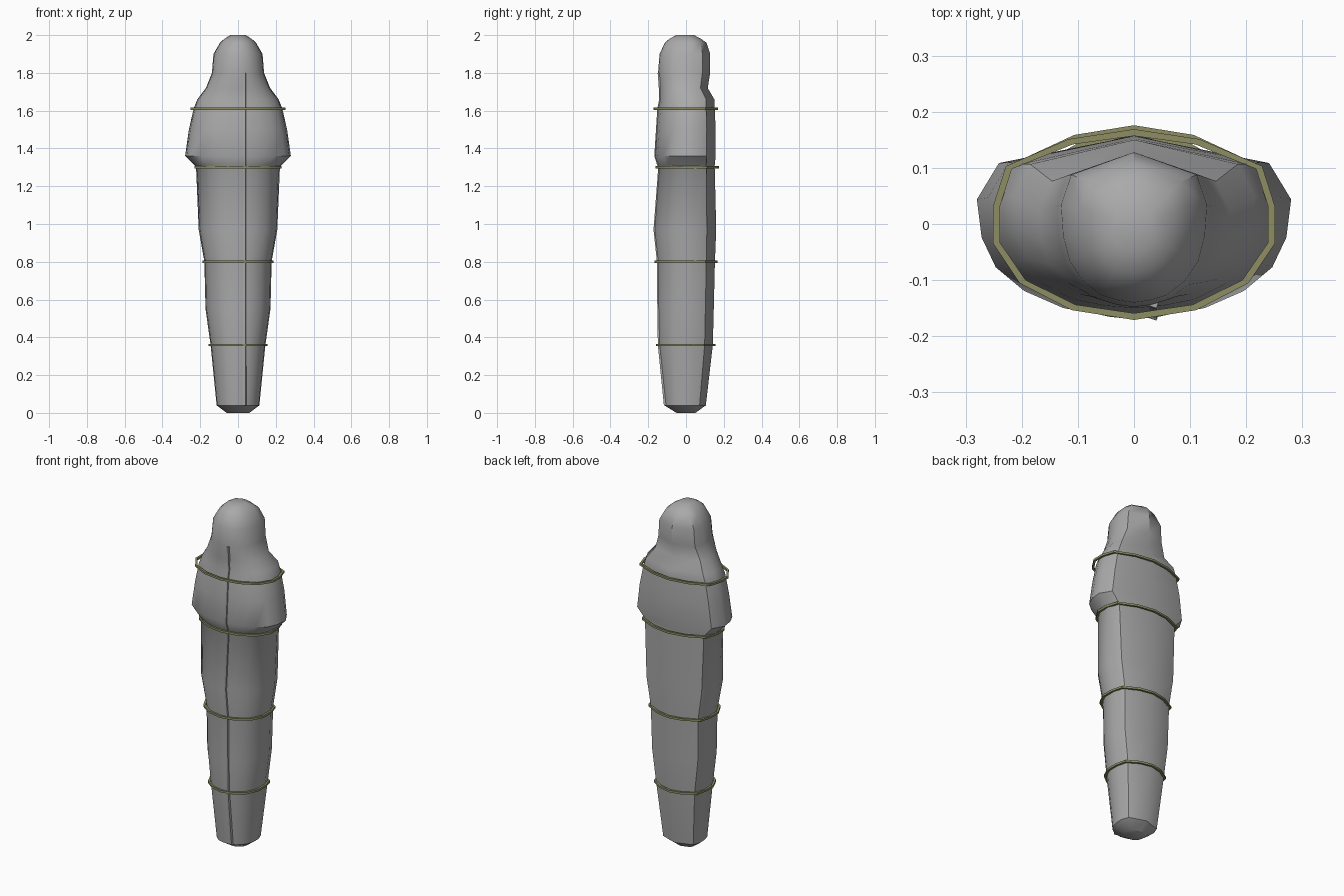
import bpy, bmesh, math

cube = bpy.data.objects.get("Cube")
if cube:
    bpy.data.objects.remove(cube, do_unlink=True)


def material(name, rgb):
    m = bpy.data.materials.new(name)
    m.use_nodes = True
    m.diffuse_color = (*rgb, 1)
    m.node_tree.nodes["Principled BSDF"].inputs["Base Color"].default_value = (*rgb, 1)
    return m


cloth = material("grey cloth", (0.40, 0.40, 0.40))
rope = material("olive rope", (0.27, 0.27, 0.13))


def loft(name, rings, mat, closed, angle):
    """Skin equal rings of points; cap the ends, or join last ring to first."""
    bm = bmesh.new()
    loops = [[bm.verts.new(p) for p in ring] for ring in rings]
    pairs = list(zip(loops, loops[1:] + loops[:1]))
    for a, b in pairs if closed else pairs[:-1]:
        for i in range(len(a)):
            j = (i + 1) % len(a)
            bm.faces.new((a[i], a[j], b[j], b[i]))
    if not closed:
        bm.faces.new(loops[0])
        bm.faces.new(loops[-1])
    bmesh.ops.recalc_face_normals(bm, faces=bm.faces)
    mesh = bpy.data.meshes.new(name)
    bm.to_mesh(mesh)
    bm.free()
    mesh.materials.append(mat)
    ob = bpy.data.objects.new(name, mesh)
    bpy.context.collection.objects.link(ob)
    bpy.ops.object.select_all(action="DESELECT")
    ob.select_set(True)
    bpy.context.view_layer.objects.active = ob
    bpy.ops.object.shade_smooth_by_angle(angle=math.radians(angle))
    return ob


def outline(half, front, back, width, y0, y1):
    """Place a unit outline: listed left half, mirrored, plus both centre points."""
    pts = [front] + half + [back] + [(-x, y) for x, y in reversed(half)]
    mid, depth = (y0 + y1) / 2, (y1 - y0) / 2
    return [(x * width, mid + y * depth) for x, y in pts]


# Wrapped body: rounded front, hard rear corners, shallow ridged back
body_half = [(0.22, -0.97), (0.45, -0.9), (0.7, -0.71), (0.88, -0.45),
             (0.97, -0.12), (1, 0.3), (0.86, 0.7)]
sections = [  # height, half width, front y, back y
    (0, 0.06, -0.05, 0.05), (0.04, 0.113, -0.115, 0.105),
    (0.36, 0.145, -0.147, 0.142), (0.55, 0.172, -0.15, 0.147),
    (0.8, 0.178, -0.152, 0.153), (0.97, 0.208, -0.17, 0.16),
    (1.3, 0.222, -0.145, 0.152), (1.31, 0.23, -0.15, 0.152),
    (1.36, 0.28, -0.166, 0.157), (1.5, 0.26, -0.157, 0.157),
    (1.61, 0.235, -0.15, 0.152), (1.66, 0.215, -0.14, 0.15),
    (1.72, 0.17, -0.142, 0.115), (1.8, 0.138, -0.148, 0.128),
    (1.9, 0.13, -0.14, 0.128), (1.96, 0.095, -0.112, 0.108),
    (1.98, 0.073, -0.088, 0.08), (2, 0.04, -0.052, 0.043)]
loft("wrapped_body",
     [[(x, y, z) for x, y in outline(body_half, (0, -1), (0, 1), w, f, b)]
      for z, w, f, b in sections], cloth, False, 38)

# Front wrapping seam: a low fold following the body
loft("wrapping_seam",
     [[(0.015, f + 0.006, z), (0.04, f - 0.002, z), (0.045, f + 0.012, z)]
      for z, w, f, b in sections[1:14]], cloth, False, 38)

# Tied ropes: square-section loops that stand off the rear corners
rope_half = [(0.44, -0.9), (0.81, -0.62), (1, -0.2), (1, 0.2), (0.91, 0.62), (0.46, 0.9)]
ropes = {"ankle": (0.36, 0.15, -0.152, 0.15), "knee": (0.8, 0.183, -0.16, 0.162),
         "waist": (1.3, 0.224, -0.155, 0.17), "shoulder": (1.61, 0.245, -0.165, 0.163)}
r = 0.006
for part, (z, w, f, b) in ropes.items():
    rings = []
    for x, y in outline(rope_half, (0, -1), (0, 1), w, f, b):
        d = math.hypot(x, y)
        ux, uy = x / d * r, y / d * r
        rings.append([(x + ux, y + uy, z - r), (x + ux, y + uy, z + r),
                      (x - ux, y - uy, z + r), (x - ux, y - uy, z - r)])
    loft(part + "_rope", rings, rope, True, 30)
